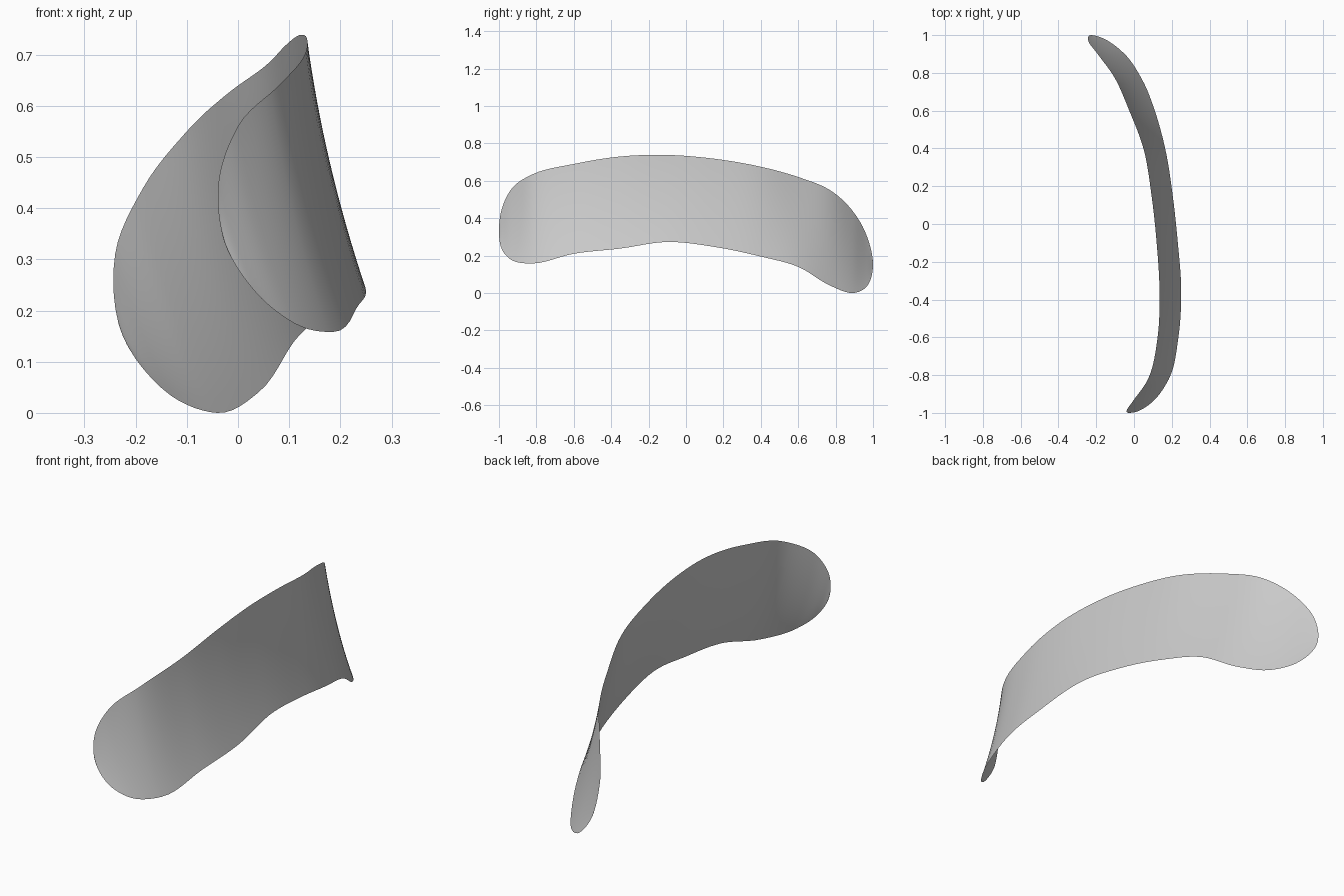
import bpy
import bmesh
from mathutils import Vector

if "Cube" in bpy.data.objects:
    bpy.data.objects.remove(bpy.data.objects["Cube"], do_unlink=True)

STEPS = 6       # samples between two stations
ACROSS = 16     # faces from lower to upper edge
SAG = 0.012     # hollow of the sheet between its edges

# Stations along the sheet: y, upper edge (x, z), lower edge (x, z)
FRONT_TIP = Vector((-0.025, -1, 0.33))
BACK_TIP = Vector((-0.225, 1, 0.15))
STATIONS = [
    (-.985, -.038, .45, .035, .235),
    (-.93, 0, .56, .11, .175),
    (-.82, .075, .635, .185, .158),
    (-.6, .125, .69, .235, .21),
    (-.35, .135, .73, .25, .238),
    (-.1, .12, .738, .232, .273),
    (.15, .093, .718, .205, .247),
    (.4, .05, .675, .165, .195),
    (.6, -.025, .62, .11, .14),
    (.77, -.1, .55, .04, .04),
    (.89, -.185, .44, -.04, 0),
    (.965, -.24, .31, -.13, .033),
]


def smooth_loop(points, steps):
    """Closed smooth curve through the points, sampled evenly per span."""
    count = len(points)
    gap = [(points[(i + 1) % count] - points[i]).length for i in range(count)]
    tangent = []
    for i in range(count):
        into = (points[i] - points[i - 1]) / gap[i - 1]
        out = (points[(i + 1) % count] - points[i]) / gap[i]
        tangent.append((into * gap[i] + out * gap[i - 1]) / (gap[i] + gap[i - 1]))
    samples = []
    for i in range(count):
        j = (i + 1) % count
        for s in range(steps):
            u = s / steps
            blend = u * u * (3 - 2 * u)
            samples.append(
                points[i].lerp(points[j], blend)
                + tangent[i] * gap[i] * u * (1 - u) ** 2
                - tangent[j] * gap[i] * u * u * (1 - u))
    return samples


# Outline: along the upper edge, round the back tip, home along the lower edge
upper = [Vector((xu, y, zu)) for y, xu, zu, xl, zl in STATIONS]
lower = [Vector((xl, y, zl)) for y, xu, zu, xl, zl in STATIONS]
outline = smooth_loop([FRONT_TIP] + upper + [BACK_TIP] + lower[::-1], STEPS)
half = len(outline) // 2

# Skin the outline with hollowed cross-sections
bm = bmesh.new()
rows = []
for i in range(half + 1):
    low, high = outline[-i], outline[i]
    depth = SAG * min(1, (high - low).length / 0.4)
    row = []
    for k in range(ACROSS + 1):
        t = k / ACROSS
        point = low.lerp(high, t)
        point.x -= depth * 4 * t * (1 - t)
        row.append(bm.verts.new(point))
    rows.append(row)
for a, b in zip(rows, rows[1:]):
    for k in range(ACROSS):
        bm.faces.new((a[k], b[k], b[k + 1], a[k + 1]))
bmesh.ops.remove_doubles(bm, verts=bm.verts, dist=0.0001)
bmesh.ops.recalc_face_normals(bm, faces=bm.faces)
if sum(f.normal.x for f in bm.faces) < 0:
    bmesh.ops.reverse_faces(bm, faces=bm.faces)
for face in bm.faces:
    face.smooth = True

mesh = bpy.data.meshes.new("curved_sheet")
bm.to_mesh(mesh)
bm.free()
sheet = bpy.data.objects.new("curved_sheet", mesh)
bpy.context.collection.objects.link(sheet)

# Plain light grey
grey = bpy.data.materials.new("light_grey")
grey.use_nodes = True
colour = (0.6, 0.6, 0.6, 1)
grey.diffuse_color = colour
grey.node_tree.nodes["Principled BSDF"].inputs["Base Color"].default_value = colour
mesh.materials.append(grey)
